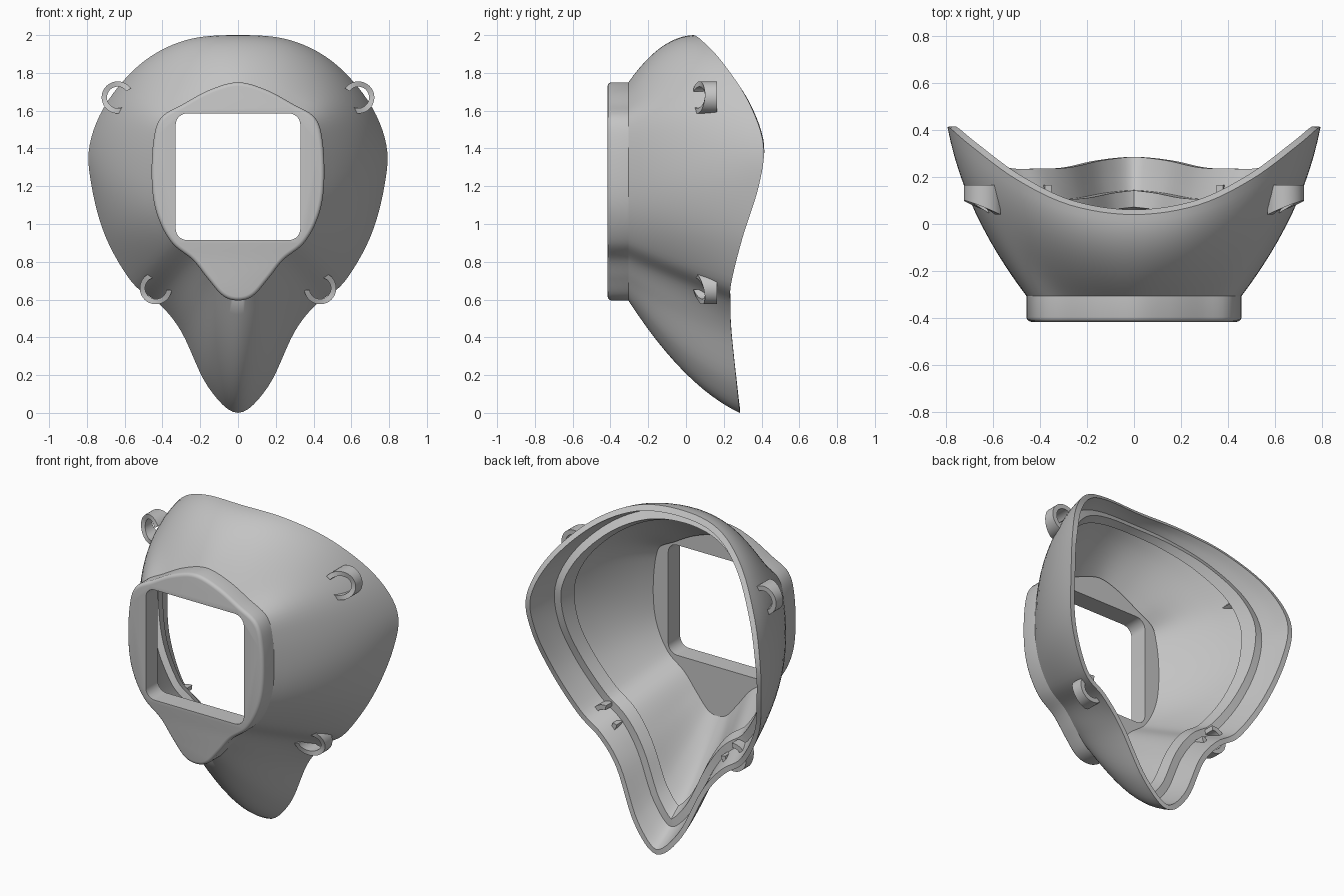
import bpy, bmesh, math
from mathutils import Vector

if "Cube" in bpy.data.objects:
    bpy.data.objects.remove(bpy.data.objects["Cube"], do_unlink=True)

grey = bpy.data.materials.new("mid_grey_plastic")
grey.use_nodes = True
grey.diffuse_color = (0.55, 0.55, 0.55, 1)
grey.node_tree.nodes["Principled BSDF"].inputs["Base Color"].default_value = (0.55, 0.55, 0.55, 1)

# Half outline, top to bottom: collar x, z | rim x, y, z | outward bulge
HALF = [Vector(row) for row in (
    (0, 1.75, 0, .04, 2, .06),
    (.15, 1.71, .27, .08, 1.975, .06),
    (.29, 1.635, .5, .19, 1.86, .06),
    (.41, 1.56, .69, .33, 1.65, .05),
    (.45, 1.42, .785, .41, 1.42, .05),
    (.455, 1.2, .775, .385, 1.2, .05),
    (.425, 1.04, .7, .3, .93, .03),
    (.35, .9, .56, .24, .69, .01),
    (.24, .81, .42, .235, .58, .01),
    (.16, .71, .3, .24, .43, .03),
    (.08, .62, .16, .27, .14, .06),
    (0, .595, 0, .285, 0, .08),
)]
SHELL_FRONT = -0.305
PLATE_FRONT = -0.415


def mirror_row(row):
    """Reflect the x entries of an outline row."""
    out = row.copy()
    out[0], out[2] = -row[0], -row[2]
    return out


def smooth_outline(rows, steps=6):
    """Pass a Catmull-Rom spline through the rows of a mirrored half outline."""
    ext = [mirror_row(rows[1])] + rows + [mirror_row(rows[-2])]
    out = []
    for a, b, c, d in zip(ext, ext[1:], ext[2:], ext[3:]):
        for i in range(steps):
            t = i / steps
            out.append((b * 2 + (c - a) * t + (a * 2 - b * 5 + c * 4 - d) * t * t
                        + (b * 3 - a - c * 3 + d) * t ** 3) / 2)
    return out + [rows[-1].copy()]


ROWS = smooth_outline(HALF)


def full_loop(t, inset=0.0):
    """Closed loop at fraction t from collar to rim, moved inward by inset."""
    half = []
    for cx, cz, rx, ry, rz, bulge in ROWS:
        p = Vector((cx, SHELL_FRONT, cz)).lerp(Vector((rx, ry, rz)), t)
        out = Vector((p.x, 0, p.z - 1.2)).normalized()
        half.append(p + out * (4 * t * (1 - t) * bulge))
    flip = lambda p: Vector((-p.x, p.y, p.z))
    ext = [flip(half[1])] + half + [flip(half[-2])]
    moved = []
    for a, p, b in zip(ext, half, ext[2:]):
        inward = Vector((b.z - a.z, 0, a.x - b.x)).normalized()
        lean = 0.7 * max(0, -inward.z)
        moved.append(p + (inward + Vector((0, lean, 0))) * inset)
    # Close the narrow chin where opposite walls would cross
    last = len(moved) - 1
    for i in range(last // 2, last):
        if moved[i].x <= 0.002:
            for k in range(i, last + 1):
                moved[k] = Vector((0, moved[i].y, moved[i].z))
            break
    moved[0].x = moved[-1].x = 0
    return moved + [flip(p) for p in moved[-2:0:-1]]


def finish(bm, name, smooth=True):
    bmesh.ops.remove_doubles(bm, verts=bm.verts, dist=0.0005)
    bmesh.ops.recalc_face_normals(bm, faces=bm.faces)
    mesh = bpy.data.meshes.new(name)
    bm.to_mesh(mesh)
    bm.free()
    mesh.materials.append(grey)
    obj = bpy.data.objects.new(name, mesh)
    bpy.context.collection.objects.link(obj)
    if smooth:
        shade(obj)
    return obj


def shade(obj):
    bpy.ops.object.select_all(action='DESELECT')
    obj.select_set(True)
    bpy.context.view_layer.objects.active = obj
    bpy.ops.object.shade_smooth_by_angle(angle=math.radians(35))


def skin(bm, loops, wrap=False, caps=False):
    """Join successive closed loops with quads."""
    rings = [[bm.verts.new(p) for p in loop] for loop in loops]
    pairs = list(zip(rings, rings[1:]))
    if wrap:
        pairs.append((rings[-1], rings[0]))
    for a, b in pairs:
        n = len(a)
        for i in range(n):
            j = (i + 1) % n
            bm.faces.new((a[i], a[j], b[j], b[i]))
    if caps:
        bm.faces.new(rings[0])
        bm.faces.new(rings[-1])


# Flared mask shell with a thick rim and an inner sealing ledge
WALL, LEDGE = 0.03, 0.075
section = [(i / 12, 0) for i in range(13)]
section += [(t, WALL) for t in (1, .92, .84, .76)]
section += [(t, LEDGE) for t in (.76, .7, .64)]
section += [(t, WALL) for t in (.62, .5, .4, .3, .2, .1, 0)]
bm = bmesh.new()
skin(bm, [full_loop(t, inset) for t, inset in section], wrap=True)
finish(bm, "mask_shell")

# Front collar plate with a rounded front edge
bm = bmesh.new()
loops = []
for y, inset in ((-.3, 0), (-.395, 0), (-.405, .003), (-.412, .01), (PLATE_FRONT, .02)):
    loops.append([Vector((p.x, y, p.z)) for p in full_loop(0, inset)])
skin(bm, loops, caps=True)
collar = finish(bm, "front_collar", smooth=False)

# Rounded square window cut through the collar
bm = bmesh.new()
half_w, half_h, radius, mid = 0.33, 0.335, 0.06, 1.25
outline = []
for corner, (sx, sz) in enumerate(((1, 1), (-1, 1), (-1, -1), (1, -1))):
    for i in range(9):
        a = (corner + i / 8) * math.pi / 2
        outline.append((sx * (half_w - radius) + radius * math.cos(a),
                        mid + sz * (half_h - radius) + radius * math.sin(a)))
skin(bm, [[Vector((x, y, z)) for x, z in outline] for y in (-.6, -.1)], caps=True)
cutter = finish(bm, "window_cutter", smooth=False)
cutter.hide_render = True
cut = collar.modifiers.new("window", 'BOOLEAN')
cut.operation = 'DIFFERENCE'
cut.solver = 'EXACT'
cut.object = cutter
bpy.context.view_layer.objects.active = collar
bpy.ops.object.modifier_apply(modifier=cut.name)
bpy.data.objects.remove(cutter, do_unlink=True)
shade(collar)


# Open strap loops with slanted front edges
def strap_loop(name, side, cx, cz, facing):
    bm = bmesh.new()
    sections = []
    steps = 28
    for i in range(steps + 1):
        swing = math.radians(-135 + 270 * i / steps)
        a = math.radians(facing) + swing
        front = 0.065 + 0.035 * math.cos(swing)
        sections.append([Vector((side * (cx + r * math.cos(a)), y, cz + r * math.sin(a)))
                         for r, y in ((.085, front), (.085, .165), (.057, .165), (.057, front))])
    skin(bm, sections, caps=True)
    finish(bm, name)


for side, label in ((1, "left"), (-1, "right")):
    strap_loop(label + "_upper_strap_loop", side, 0.637, 1.67, 10)
    strap_loop(label + "_lower_strap_loop", side, 0.435, 0.66, -37)
